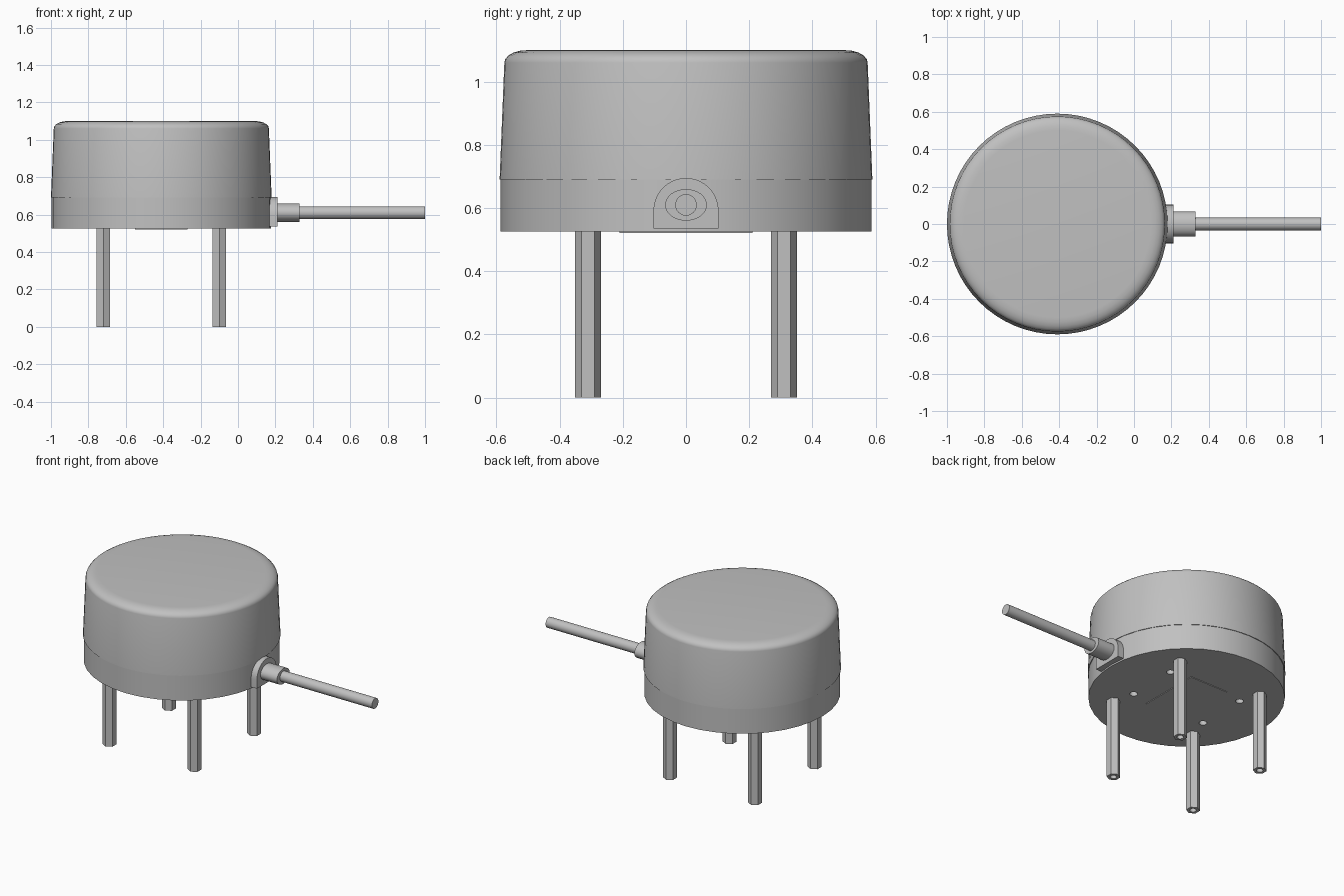
import bpy, bmesh, math
from mathutils import Vector

if "Cube" in bpy.data.objects:
    bpy.data.objects.remove(bpy.data.objects["Cube"])

CX = -0.41          # housing axis
BOTTOM = 0.525      # underside of the housing
SEAM = 0.69         # joint between base and cap
AXIS_Z = 0.61       # cable height

grey = bpy.data.materials.new("plain grey")
grey.diffuse_color = (0.53, 0.53, 0.53, 1)
grey.use_nodes = True
grey.node_tree.nodes["Principled BSDF"].inputs["Base Color"].default_value = grey.diffuse_color


def finish(ob, name, angle=30):
    ob.name = name
    ob.data.materials.clear()
    ob.data.materials.append(grey)
    bpy.ops.object.select_all(action='DESELECT')
    ob.select_set(True)
    bpy.context.view_layer.objects.active = ob
    if angle:
        bpy.ops.object.shade_smooth_by_angle(angle=math.radians(angle))
    return ob


def cylinder(name, r, loc, depth, sides=32, rot=(0, 0, 0), angle=30):
    bpy.ops.mesh.primitive_cylinder_add(vertices=sides, radius=r, depth=depth,
                                        location=loc, rotation=rot)
    return finish(bpy.context.object, name, angle)


def drill(ob, r, x, y, z, depth):
    """Cut a blind round hole upwards from height z."""
    cutter = cylinder("hole_cutter", r, (x, y, z + depth / 2 - 0.01), depth + 0.02, 16)
    mod = ob.modifiers.new("hole", 'BOOLEAN')
    mod.operation = 'DIFFERENCE'
    mod.solver = 'EXACT'
    mod.object = cutter
    bpy.context.view_layer.objects.active = ob
    bpy.ops.object.modifier_apply(modifier=mod.name)
    bpy.data.objects.remove(cutter)


def lathe(name, profile, sides):
    """Closed solid turned around the housing axis from (radius, z) points."""
    bm = bmesh.new()
    rings = []
    for r, z in profile:
        rings.append([bm.verts.new((CX + r * math.cos(2 * math.pi * i / sides),
                                    r * math.sin(2 * math.pi * i / sides), z))
                      for i in range(sides)])
    for a, b in zip(rings, rings[1:]):
        for i in range(sides):
            j = (i + 1) % sides
            bm.faces.new((a[i], a[j], b[j], b[i]))
    bm.faces.new(rings[0][::-1])
    bm.faces.new(rings[-1])
    me = bpy.data.meshes.new(name)
    bm.to_mesh(me)
    bm.free()
    ob = bpy.data.objects.new(name, me)
    bpy.context.collection.objects.link(ob)
    return finish(ob, name)


# Housing base with four screw holes underneath
base = lathe("housing_base", [(0.587, BOTTOM), (0.587, SEAM)], 36)
for sx in (-1, 1):
    for sy in (-1, 1):
        drill(base, 0.024, CX + sx * 0.27, sy * 0.17, BOTTOM, 0.08)
finish(base, "housing_base")

# Tapered cap with a rounded top rim
rim = [(0.575, 1.06), (0.572, 1.072), (0.562, 1.083), (0.546, 1.092), (0.525, 1.098), (0.5, 1.1)]
lathe("housing_cap", [(0.59, SEAM)] + rim, 64)

# Thin plate under the base
bpy.ops.mesh.primitive_cube_add(size=1, location=(CX, 0, BOTTOM))
plate = bpy.context.object
plate.scale = (0.28, 0.42, 0.008)
finish(plate, "bottom_plate", 0)

# Hexagonal standoff legs with a threaded bore at the foot
for sx in (-1, 1):
    for sy in (-1, 1):
        x, y = CX + sx * 0.31, sy * 0.31
        leg = cylinder("standoff_leg", 0.041, (x, y, BOTTOM / 2), BOTTOM, 6, angle=0)
        drill(leg, 0.02, x, y, 0, 0.1)
        finish(leg, "standoff_leg")

# Arched cable flange on the right side
bm = bmesh.new()
outline = [(-0.103, 0.535), (0.103, 0.535)]
outline += [(0.103 * math.cos(math.pi * i / 20), 0.592 + 0.103 * math.sin(math.pi * i / 20))
            for i in range(21)]
face = bm.faces.new([bm.verts.new((0.15, y, z)) for y, z in outline])
ext = bmesh.ops.extrude_face_region(bm, geom=[face])
bmesh.ops.translate(bm, vec=Vector((0.06, 0, 0)),
                    verts=[g for g in ext["geom"] if isinstance(g, bmesh.types.BMVert)])
bmesh.ops.recalc_face_normals(bm, faces=bm.faces)
mesh = bpy.data.meshes.new("cable_flange")
bm.to_mesh(mesh)
bm.free()
flange = bpy.data.objects.new("cable_flange", mesh)
bpy.context.collection.objects.link(flange)
finish(flange, "cable_flange")

# Oval collar and round cable
SIDEWAYS = (0, math.pi / 2, 0)
collar = cylinder("cable_collar", 0.05, (0.26, 0, AXIS_Z), 0.14, 32, SIDEWAYS)
collar.scale.y = 1.32
cylinder("cable", 0.034, (0.65, 0, AXIS_Z), 0.70, 24, SIDEWAYS)
